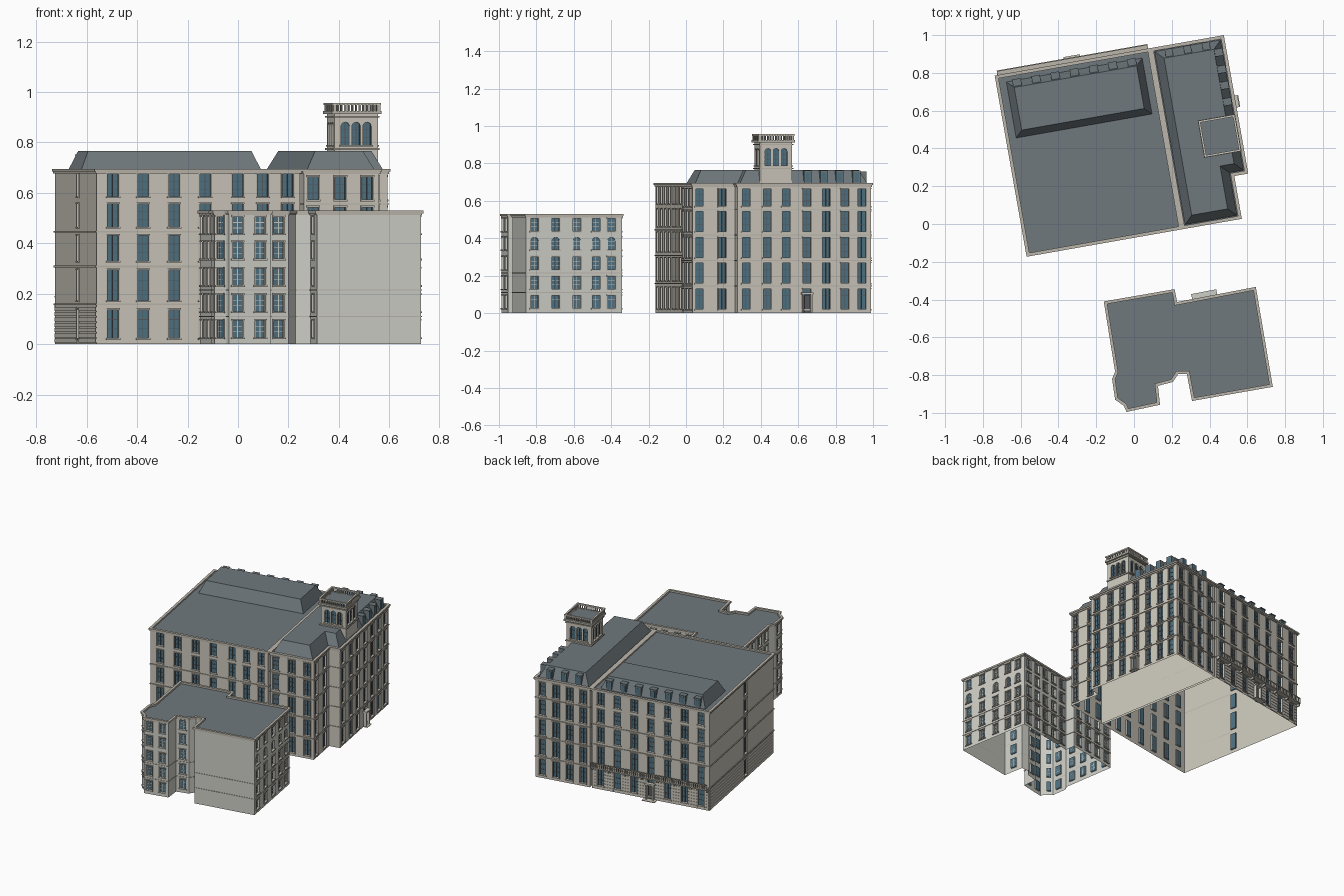
import bpy, bmesh, math
from mathutils import Vector

if "Cube" in bpy.data.objects:
    bpy.data.objects.remove(bpy.data.objects["Cube"])

COS, SIN = math.cos(math.radians(10)), math.sin(math.radians(10))
COL = {"stone": (.60, .57, .50, 1), "pale": (.62, .62, .57, 1), "trim": (.50, .47, .41, 1),
       "slate": (.16, .19, .205, 1), "glass": (.08, .17, .23, 1), "dark": (.09, .10, .11, 1)}
MATS = {}
for k, c in COL.items():
    MATS[k] = bpy.data.materials.new(k)
    MATS[k].diffuse_color = c
PARTS = {}


def face(part, pts):
    bm = PARTS.setdefault(part, bmesh.new())
    return bm.faces.new([bm.verts.new(p) for p in pts])


def loc(u, v):  # block frame, turned 10 degrees
    return Vector((u * COS - v * SIN, u * SIN + v * COS))


def rect(u0, u1, v0, v1):
    return [loc(u0, v0), loc(u1, v0), loc(u1, v1), loc(u0, v1)]


def frame(a, b):
    d = (Vector(b) - Vector(a)).normalized()
    n = Vector((d.y, -d.x))
    return lambda s, z, o=0: (*(Vector(a) + d * s + n * o), z)


def box(part, P, s0, s1, z0, z1, o0, o1):
    v = [P(s, z, o) for o in (o0, o1) for z in (z0, z1) for s in (s0, s1)]
    for f in ((4, 5, 7, 6), (1, 0, 2, 3), (0, 4, 6, 2), (5, 1, 3, 7), (6, 7, 3, 2), (0, 1, 5, 4)):
        face(part, [v[i] for i in f])


LOCAL = frame((0, 0), loc(1, 0))


def lbox(part, u0, u1, v0, v1, z0, z1):
    box(part, LOCAL, u0, u1, z0, z1, -v1, -v0)


def offset(pts, d):  # mitred outline offset, outward positive
    out = []
    for i, p in enumerate(pts):
        d0 = (p - pts[i - 1]).normalized()
        d1 = (pts[(i + 1) % len(pts)] - p).normalized()
        n0, n1 = Vector((d0.y, -d0.x)), Vector((d1.y, -d1.x))
        out.append(p + (n0 + n1) * (d / (1 + n0.dot(n1))))
    return out


def ring(part, pts, z0, z1, out, inn=0):  # moulding around an outline
    A, B = offset(pts, out), offset(pts, inn)
    for i in range(len(pts)):
        j = (i + 1) % len(pts)
        q = [(A, z0), (A, z1), (B, z1), (B, z0)]
        for k in range(4):
            (r, za), (t, zb) = q[k], q[(k + 1) % 4]
            face(part, [(*r[i], za), (*r[j], za), (*t[j], zb), (*t[i], zb)])


def cap(part, pts, z):
    face(part, [(*p, z) for p in pts])


def frustum(part, base, top, z0, z1):
    for i in range(len(base)):
        j = (i + 1) % len(base)
        face(part, [(*base[i], z0), (*base[j], z0), (*top[j], z1), (*top[i], z1)])
    cap(part, top, z1)


def wall(name, a, b, z0, z1, cols=(), rows=(), w=.044, bars="dark", rust=False):
    """Wall with real openings, recessed glass, sash bars and surrounds."""
    P, L = frame(a, b), (b - a).length
    S = [0] + [c * L + k * w / 2 for c in cols for k in (-1, 1)] + [L]
    Z = [z0] + [z for r in rows for z in r[:2]] + [z1]
    W, T, G = name + "_walls", name + "_window_trim", name + "_glass"
    M = name + "_sash_bars"
    for i in range(len(S) - 1):
        if rust and i % 2 == 0:  # rusticated ground floor courses
            for k in range(7):
                box(name + "_rustication", P, S[i] + .005, S[i + 1] - .005, .006 + k * .021, .022 + k * .021, 0, .003)
        for j in range(len(Z) - 1):
            s0, s1, a0, a1 = S[i], S[i + 1], Z[j], Z[j + 1]
            if not (i % 2 and j % 2):
                face(W, [P(s0, a0), P(s1, a0), P(s1, a1), P(s0, a1)])
                continue
            D = -.01
            for (p, q), (r, t) in (((s0, a0), (s0, a1)), ((s0, a1), (s1, a1)),
                                   ((s1, a1), (s1, a0)), ((s1, a0), (s0, a0))):
                face(W, [P(p, q), P(r, t), P(r, t, D), P(p, q, D)])
            face(G, [P(s0, a0, D), P(s1, a0, D), P(s1, a1, D), P(s0, a1, D)])
            m, h = (s0 + s1) / 2, a1 - a0
            box(M, P, m - .0015, m + .0015, a0, a1, D, D + .004)
            for f in (.33, .66):
                box(M, P, s0, s1, a0 + h * f - .0012, a0 + h * f + .0012, D, D + .003)
            for e in (s0, s1 - .003):
                box(M, P, e, e + .003, a0, a1, D, D + .004)
            box(T, P, s0 - .006, s1 + .006, a0 - .007, a0, 0, .007)
            if len(rows[j // 2]) > 2:  # arched head: fill the spandrels
                r = (s1 - s0) / 2
                arc = [(m - r * math.cos(t * math.pi / 10), a1 - r + r * math.sin(t * math.pi / 10)) for t in range(11)]
                for (p, q), (x, y) in zip(arc, arc[1:]):
                    face(W, [P(p, q), P(x, y), P(x, a1), P(p, a1)])
                    face(W, [P(p, q), P(p, q, D), P(x, y, D), P(x, y)])
            else:
                box(T, P, s0 - .005, s1 + .005, a1, a1 + .007, 0, .006)
                for e in (s0 - .005, s1):
                    box(T, P, e, e + .005, a0, a1, 0, .003)


def even(n, m=.5):
    return [(i + m) / (n - 1 + 2 * m) for i in range(n)]


def rows(cs, hs):
    return [(c - h / 2, c + h / 2) for c, h in zip(cs, hs)]


RA = rows((.08, .234, .38, .51, .63), (.112, .12, .10, .09, .088))
RB = rows((.075, .214, .35, .49, .618), (.107, .107, .107, .105, .09))
RC = rows((.06, .163, .267, .372, .472), (.066,) * 5)

# main block
A = offset(rect(-.588, .246, -.07, .90), -.008)
fu = lambda us: [(u + .58) / .818 for u in us]
wall("main", A[0], A[1], 0, .685, fu((-.514, -.393, -.268, -.143, -.012, .089, .19)), RA)
wall("main", A[1], A[2], 0, .685)
wall("main", A[2], A[3], 0, .685, even(7), RA, rust=True)
wall("main", A[3], A[0], 0, .685, [.56], RA, rust=True)
cap("main_flat_roof", A, .685)
for z in (.155, .305, .443):
    ring("main_string_courses", A, z, z + .006, .005)
ring("main_cornice", A, .676, .684, .006)
ring("main_cornice", A, .684, .695, .010, -.008)
# raised slate roof with a row of dormers
up = rect(-.535, .195, .557, .858)
frustum("main_raised_roof", up, offset(up, -.036), .685, .765)
for i in range(7):
    u = -.48 + i * .103
    lbox("main_dormers", u - .02, u + .02, .80, .86, .69, .748)
    lbox("main_dormer_glass", u - .013, u + .013, .86, .8615, .696, .74)
    lbox("main_dormer_caps", u - .023, u + .023, .80, .865, .748, .753)
# balcony along the back
lbox("balcony_slab", -.575, .235, .892, .926, .150, .158)
lbox("balcony_rail", -.575, .235, .920, .926, .186, .191)
for i in range(55):
    u = -.573 + i * .0149
    lbox("balcony_balusters", u, u + .004, .921, .925, .158, .186)
for i in range(8):
    u = -.572 + i * .1146
    lbox("balcony_brackets", u - .004, u + .004, .892, .918, .135, .150)
# back entrance
lbox("back_door", -.187, -.155, .888, .896, 0, .10)
for u in (-.199, -.151):
    lbox("back_door_posts", u, u + .008, .892, .914, .004, .105)
lbox("back_door_hood", -.204, -.138, .892, .918, .105, .116)
lbox("back_step", -.215, -.127, .892, .935, 0, .004)

# side block with stepped right wall
B = offset([loc(*p) for p in ((.246, -.07), (.565, -.07), (.565, .16), (.64, .16), (.64, .90), (.246, .90))], -.008)
wall("side", B[0], B[1], 0, .685, [(u - .254) / .303 for u in (.292, .401, .51)], RB)
wall("side", B[1], B[2], 0, .685, [.16, .70], RB, w=.04)
wall("side", B[2], B[3], 0, .685)
wall("side", B[3], B[4], 0, .685, [(v - .168) / .724 for v in (.215, .329, .432, .545, .65, .751, .843)], RB, w=.042)
wall("side", B[4], B[5], 0, .685, even(4), RB)
wall("side", B[5], B[0], 0, .685)
cap("side_eaves", B, .685)
for z in (.142, .280, .415, .553):
    ring("side_string_courses", B, z, z + .005, .005)
ring("side_cornice", B, .674, .684, .005)
ring("side_cornice", B, .684, .695, .010, -.008)
frustum("side_mansard_roof", offset(B, -.012), offset(B, -.055), .685, .765)
for v in (.552, .64, .726, .817):
    lbox("side_dormers", .575, .622, v - .02, v + .02, .69, .763)
    lbox("side_dormer_glass", .622, .6235, v - .013, v + .013, .70, .752)
for u in (.34, .44, .54):
    lbox("side_dormers", u - .02, u + .02, .83, .882, .69, .757)
    lbox("side_dormer_glass", u - .013, u + .013, .882, .8835, .70, .748)
# side entrance
lbox("side_door", .630, .638, .530, .560, 0, .095)
for v in (.519, .563):
    lbox("side_door_posts", .632, .652, v, v + .008, 0, .10)
lbox("side_door_hood", .632, .658, .513, .577, .10, .11)
lbox("side_step", .632, .662, .515, .575, 0, .004)

# belvedere tower
T = rect(.44, .615, .293, .468)
for i in range(4):
    wall("tower", T[i], T[(i + 1) % 4], .685, .92, [.25, .5, .75], [(.79, .88, 1)], w=.034)
cap("tower_roof", T, .924)
for z0, z1, o in ((.77, .777, .006), (.898, .905, .006), (.913, .925, .013)):
    ring("tower_cornice", T, z0, z1, o)
ring("tower_balustrade_rail", T, .948, .957, .011, 0)
for i in range(4):
    P = frame(T[i], T[(i + 1) % 4])
    for k in range(13):
        s, w = k * .0146, (.006 if k in (0, 12) else .0025)
        box("tower_balusters", P, s - w, s + w, .925, .948, .002, .009)

# front annex with irregular outline
C = offset([Vector(p) for p in (
    (-.16, -.41), (-.1, -.783), (-.116, -.82), (-.1, -.93), (-.053, -.963), (-.04, -.995), (.138, -.957),
    (.127, -.857), (.206, -.836), (.233, -.795), (.28, -.795), (.307, -.937), (.735, -.862), (.645, -.333),
    (.228, -.413), (.215, -.345))], -.008)
COLS = {0: even(4), 2: [.5], 3: [.5], 5: [.21, .75], 7: [.53], 10: [.45],
        12: [.09, .31, .53, .73, .89], 13: even(5), 15: even(4)}
for i, p in enumerate(C):
    r = list(RC)
    if i == 12:
        r[3] = (r[3][0], r[3][1], 1)
    wall("annex", p, C[(i + 1) % len(C)], 0, .518, COLS.get(i, ()), r if i in COLS else (),
         w=.03 if i == 3 else .042)
cap("annex_flat_roof", C, .518)
for z in (.108, .213):
    ring("annex_string_courses", C, z, z + .004, .003)
ring("annex_cornice", C, .512, .519, .004)
ring("annex_cornice", C, .519, .531, .008, -.008)
P = frame(C[13], C[14])
box("annex_back_step", P, .20, .335, 0, .005, 0, .035)

# turn the collected parts into objects
for part, bm in PARTS.items():
    me = bpy.data.meshes.new(part)
    bm.to_mesh(me)
    bm.free()
    ob = bpy.data.objects.new(part, me)
    bpy.context.collection.objects.link(ob)
    key = "pale" if part.startswith("annex") else "stone"
    if "glass" in part:
        key = "glass"
    elif "roof" in part or "dormer" in part or "eaves" in part:
        key = "slate"
    elif part.endswith("sash_bars") or part in ("back_door", "side_door"):
        key = "pale" if part.startswith("annex") else "dark"
    elif any(t in part for t in ("cornice", "trim", "courses", "balcony", "baluster")):
        key = "trim"
    me.materials.append(MATS[key])

for m in bpy.data.materials:
    if m.users and not m.is_grease_pencil:
        m.use_nodes = True
        m.node_tree.nodes["Principled BSDF"].inputs["Base Color"].default_value = m.diffuse_color
